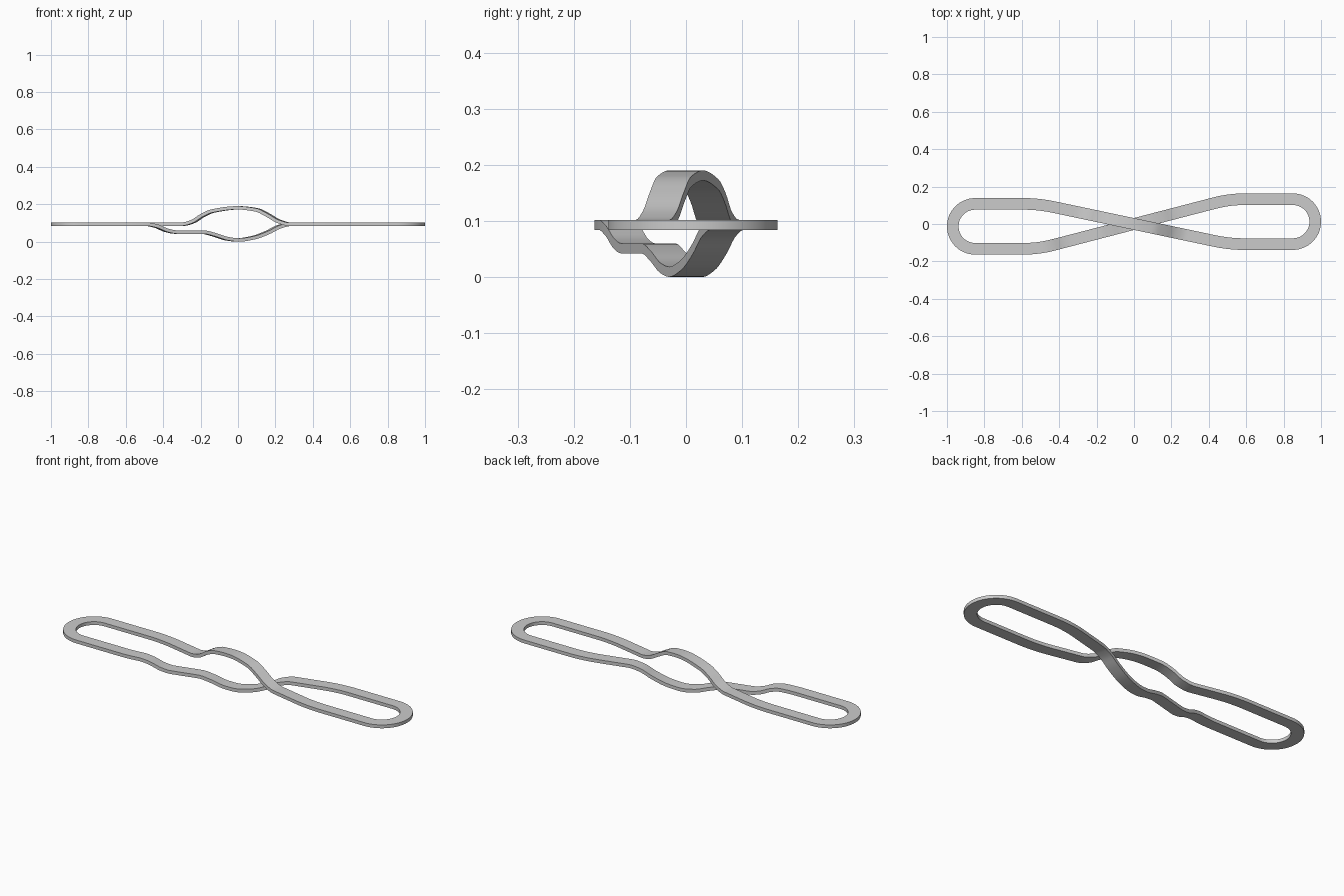
import bpy, bmesh, math
from mathutils import Vector

if "Cube" in bpy.data.objects:
    bpy.data.objects.remove(bpy.data.objects["Cube"])

HALF_W, HALF_T = 0.031, 0.009      # strip half width and half thickness
R, CX, CY = 0.12, 0.849, 0.0125    # end loop radius and centre
FLAT = 0.093

# height profiles (x, z) of the strand passing over and the one passing under
OVER = [(-1, FLAT), (-0.30, FLAT), (-0.24, 0.108), (-0.19, 0.14), (-0.13, 0.165), (0, 0.181),
        (0.10, 0.170), (0.16, 0.142), (0.22, 0.108), (0.28, FLAT), (1, FLAT)]
UNDER = [(-1, FLAT), (-0.49, FLAT), (-0.44, 0.084), (-0.38, 0.060), (-0.33, 0.051), (-0.19, 0.051),
         (-0.13, 0.038), (-0.06, 0.016), (0, 0.0092), (0.08, 0.021), (0.16, 0.05),
         (0.22, 0.08), (0.28, FLAT), (1, FLAT)]


def height(keys, x):
    """Monotone cubic interpolation of the profile."""
    d = [(b[1] - a[1]) / (b[0] - a[0]) for a, b in zip(keys, keys[1:])]
    m = [0] + [2 * p * q / (p + q) if p * q > 1e-9 else 0 for p, q in zip(d, d[1:])] + [0]
    for i, (a, b) in enumerate(zip(keys, keys[1:])):
        if x <= b[0]:
            h = b[0] - a[0]
            t = (x - a[0]) / h
            return (a[1] * (2*t**3 - 3*t**2 + 1) + b[1] * (3*t**2 - 2*t**3)
                    + h * (m[i] * (t**3 - 2*t**2 + t) + m[i+1] * (t**3 - t**2)))
    return keys[-1][1]


def plan_y(x, left_y, right_y):
    """Straight, softly bent, then diagonal through the centre."""
    side = left_y if x < 0 else right_y
    corner, bend = 0.51, 0.08
    a = abs(x)
    if a < corner - bend:
        return side * a / corner
    if a > corner + bend:
        return side
    return side * (1 - (corner + bend - a) ** 2 / (4 * bend * corner))


def strand(keys, left_y, right_y):
    n = 110
    pts = []
    for i in range(n + 1):
        x = -CX + 2 * CX * i / n
        pts.append(Vector((x, plan_y(x, left_y, right_y), height(keys, x))))
    return pts


def end_loop(cx, cy, start, stop):
    n = 32
    angles = [start + (stop - start) * i / n for i in range(1, n)]
    return [Vector((cx + R * math.cos(a), cy + R * math.sin(a), FLAT)) for a in angles]


# closed figure-eight centre line
path = strand(OVER, R - CY, CY - R)
path += end_loop(CX, CY, -math.pi / 2, math.pi / 2)
path += strand(UNDER, -R - CY, R + CY)[::-1]
path += end_loop(-CX, -CY, -math.pi / 2, -3 * math.pi / 2)

# sweep a flat rectangular section along it
bm = bmesh.new()
rings = []
for i, p in enumerate(path):
    t = (path[(i + 1) % len(path)] - path[i - 1]).normalized()
    side = Vector((-t.y, t.x, 0)).normalized()
    up = t.cross(side)
    rings.append([bm.verts.new(p + side * a * HALF_W + up * b * HALF_T)
                  for a, b in ((-1, -1), (1, -1), (1, 1), (-1, 1))])
for i, r in enumerate(rings):
    q = rings[(i + 1) % len(rings)]
    for k in range(4):
        bm.faces.new((r[k], r[(k + 1) % 4], q[(k + 1) % 4], q[k]))
bmesh.ops.recalc_face_normals(bm, faces=bm.faces)
mesh = bpy.data.meshes.new("twisted_band")
bm.to_mesh(mesh)
bm.free()
band = bpy.data.objects.new("twisted_band", mesh)
bpy.context.collection.objects.link(band)
bpy.context.view_layer.objects.active = band
band.select_set(True)
bpy.ops.object.shade_smooth_by_angle(angle=math.radians(30))
